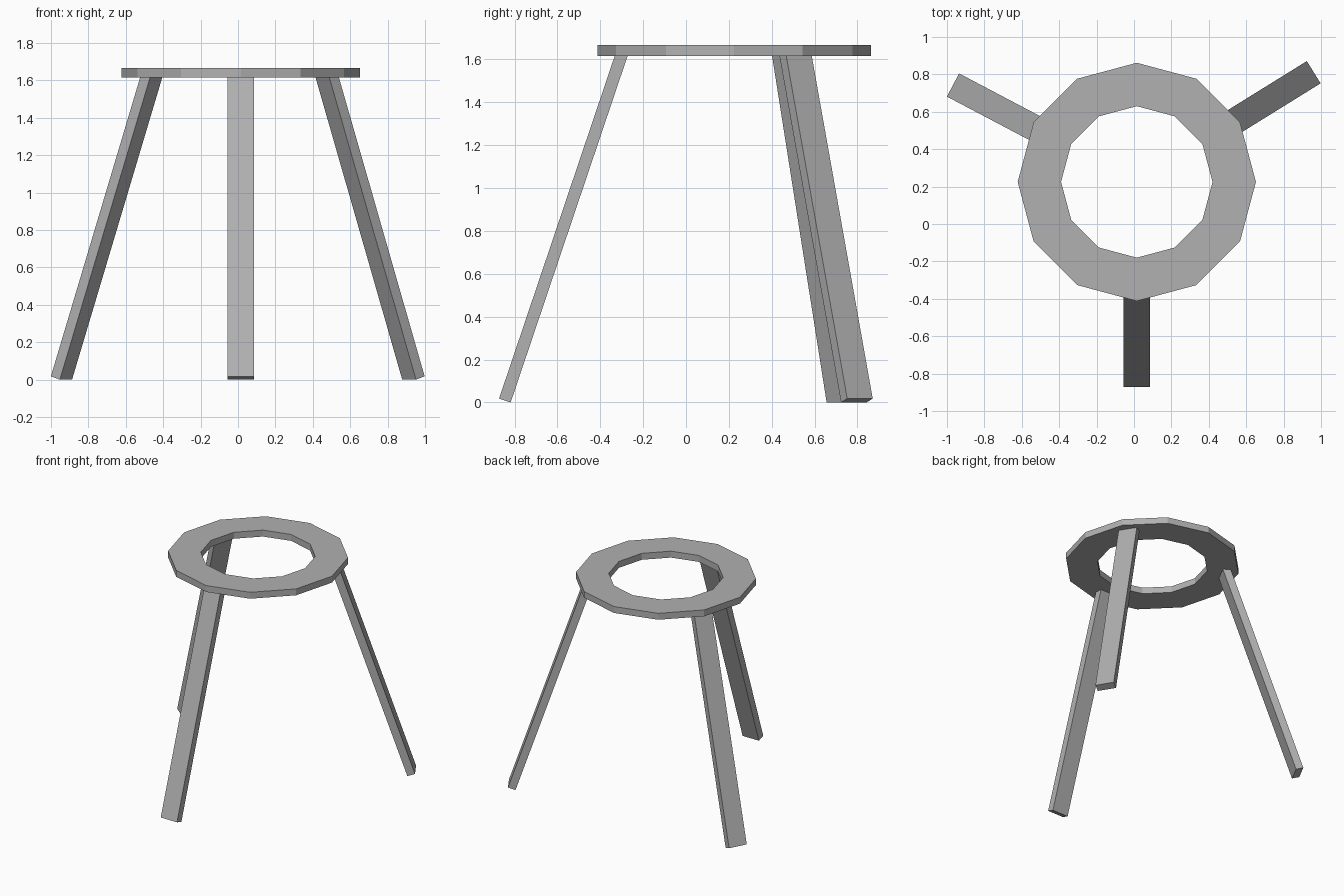
import bpy
import bmesh
from math import radians, sin, cos, pi
from mathutils import Matrix, Vector

cube = bpy.data.objects.get("Cube")
if cube:
    bpy.data.objects.remove(cube, do_unlink=True)

# One grey for everything
grey = bpy.data.materials.new("plain_grey")
grey.use_nodes = True
colour = (0.44, 0.44, 0.44, 1)
grey.diffuse_color = colour
grey.node_tree.nodes["Principled BSDF"].inputs["Base Color"].default_value = colour

CENTRE = Vector((0.015, 0.225, 0))


def add_object(name, bm):
    bmesh.ops.recalc_face_normals(bm, faces=bm.faces)
    mesh = bpy.data.meshes.new(name)
    bm.to_mesh(mesh)
    bm.free()
    mesh.materials.append(grey)
    obj = bpy.data.objects.new(name, mesh)
    obj.location = CENTRE
    bpy.context.collection.objects.link(obj)
    return obj


# Seat ring: a rectangular section spun in twelve flat steps
def seat_ring(inner, outer, bottom, top, sides):
    bm = bmesh.new()
    section = [(inner, bottom), (outer, bottom), (outer, top), (inner, top)]
    loops = []
    for i in range(sides):
        a = 2 * pi * i / sides
        loops.append([bm.verts.new((r * cos(a), r * sin(a), z)) for r, z in section])
    for i in range(sides):
        this, after = loops[i], loops[(i + 1) % sides]
        for k in range(4):
            n = (k + 1) % 4
            bm.faces.new((this[k], after[k], after[n], this[n]))
    return add_object("seat_ring", bm)


# Leg: a flat plank leaning inwards, turned around the ring centre
def leg(name, turn, foot_radius):
    width, thick, length, lean = 0.14, 0.057, 1.705, radians(18.65)
    axis = Vector((0, sin(lean), cos(lean)))
    foot = Vector((0, -foot_radius + thick / 2 * cos(lean), thick / 2 * sin(lean)))
    bm = bmesh.new()
    place = (Matrix.Rotation(radians(turn), 4, 'Z')
             @ Matrix.Translation(foot + axis * length / 2)
             @ Matrix.Rotation(-lean, 4, 'X')
             @ Matrix.Diagonal((width, thick, length, 1)))
    bmesh.ops.create_cube(bm, size=1, matrix=place)
    return add_object(name, bm)


seat_ring(0.405, 0.637, 1.617, 1.667, 12)
leg("front_leg", 0, 1.097)
leg("back_left_leg", 121.8, 1.113)
leg("back_right_leg", -117.8, 1.111)
